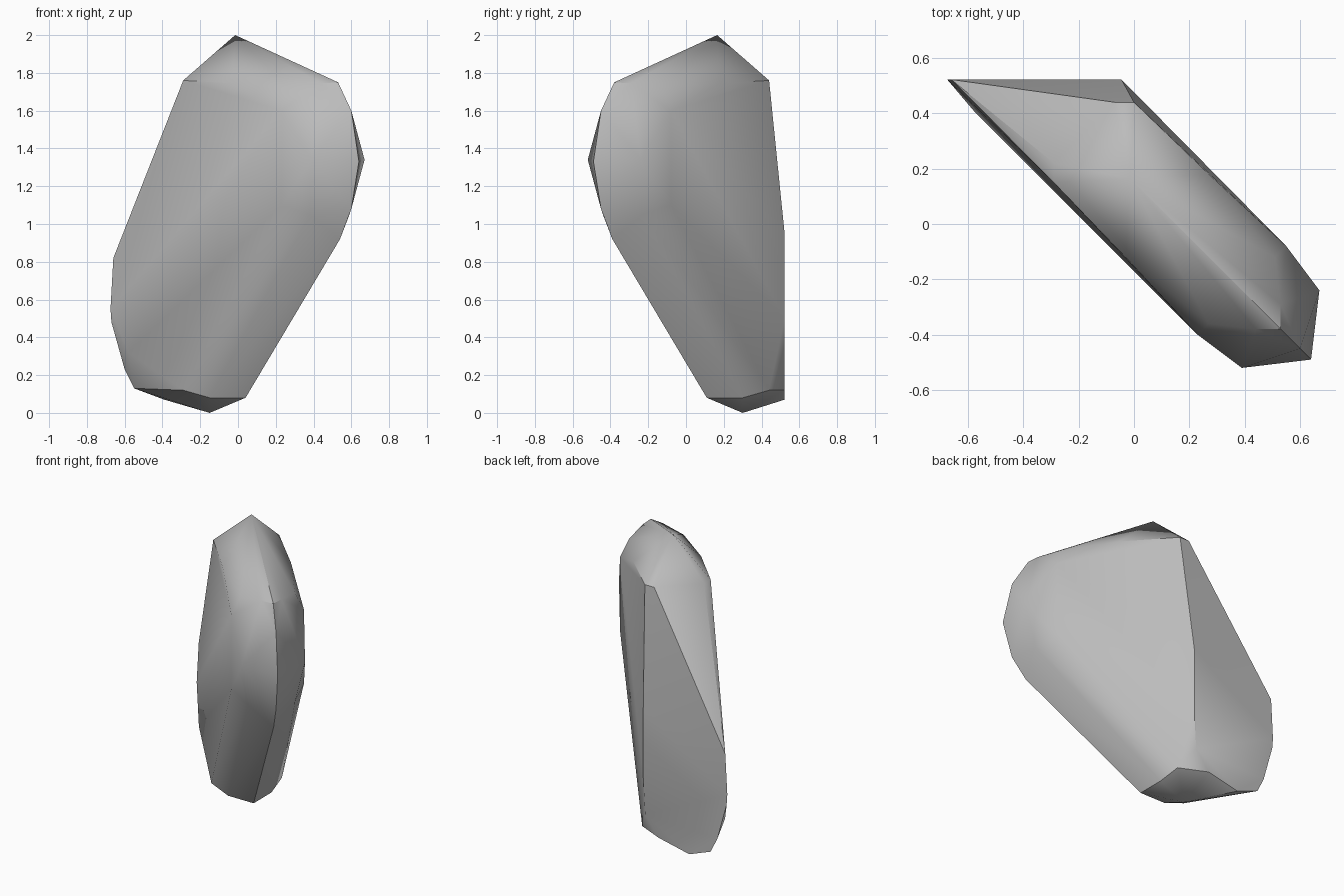
import bpy, bmesh, math

old = bpy.data.objects.get("Cube")
if old:
    bpy.data.objects.remove(old, do_unlink=True)

# Stone colour
stone = bpy.data.materials.new("grey stone")
stone.use_nodes = True
colour = (0.5, 0.5, 0.5, 1.0)
stone.diffuse_color = colour
stone.node_tree.nodes["Principled BSDF"].inputs["Base Color"].default_value = colour

# Corners on the central ridge that runs round the slab
ridge = [(-0.015, 0.165, 2.0), (0.53, -0.38, 1.75), (0.60, -0.45, 1.60),
         (0.64, -0.49, 1.33), (0.60, -0.45, 1.08), (0.54, -0.39, 0.92),
         (0.04, 0.11, 0.08), (-0.15, 0.30, 0.0)]

# Corners of one broad side, mirrored across the ridge plane x + y = 0.15
side = [(-0.29, 0.22, 1.76), (-0.29, 0.15, 1.76), (-0.03, -0.12, 1.745),
        (0.27, -0.36, 1.72), (0.44, -0.38, 1.745), (0.23, -0.40, 1.60),
        (0.39, -0.52, 1.34), (0.38, -0.44, 1.05), (0.23, -0.40, 1.10),
        (-0.15, 0.11, 0.08), (-0.29, 0.13, 0.12)]

# Corners of the flat cut at the back, and the rounded edge beside it
cut = [(x, 0.522, z) for x, z in
       [(-0.66, 0.82), (-0.675, 0.55), (-0.67, 0.48), (-0.60, 0.23),
        (-0.55, 0.13), (-0.39, 0.07), (-0.16, 0.12), (-0.06, 0.25),
        (-0.045, 0.50), (-0.045, 0.95)]]
cut.append((-0.58, 0.41, 0.32))

points = ridge + side + [(0.15 - y, 0.15 - x, z) for x, y, z in side] + cut

# Wrap the corners in a faceted boulder
bm = bmesh.new()
for p in points:
    bm.verts.new(p)
hull = bmesh.ops.convex_hull(bm, input=bm.verts[:])
loose = {g for g in hull["geom_interior"] + hull["geom_unused"]
         if isinstance(g, bmesh.types.BMVert)}
bmesh.ops.delete(bm, geom=list(loose), context="VERTS")
bmesh.ops.dissolve_limit(bm, angle_limit=math.radians(1.5),
                         verts=bm.verts[:], edges=bm.edges[:])
bmesh.ops.recalc_face_normals(bm, faces=bm.faces[:])

mesh = bpy.data.meshes.new("boulder")
bm.to_mesh(mesh)
bm.free()
mesh.materials.append(stone)
boulder = bpy.data.objects.new("boulder", mesh)
bpy.context.collection.objects.link(boulder)

# Smooth the soft bends and keep the strong creases
bpy.ops.object.select_all(action="DESELECT")
boulder.select_set(True)
bpy.context.view_layer.objects.active = boulder
bpy.ops.object.shade_smooth_by_angle(angle=math.radians(35))
